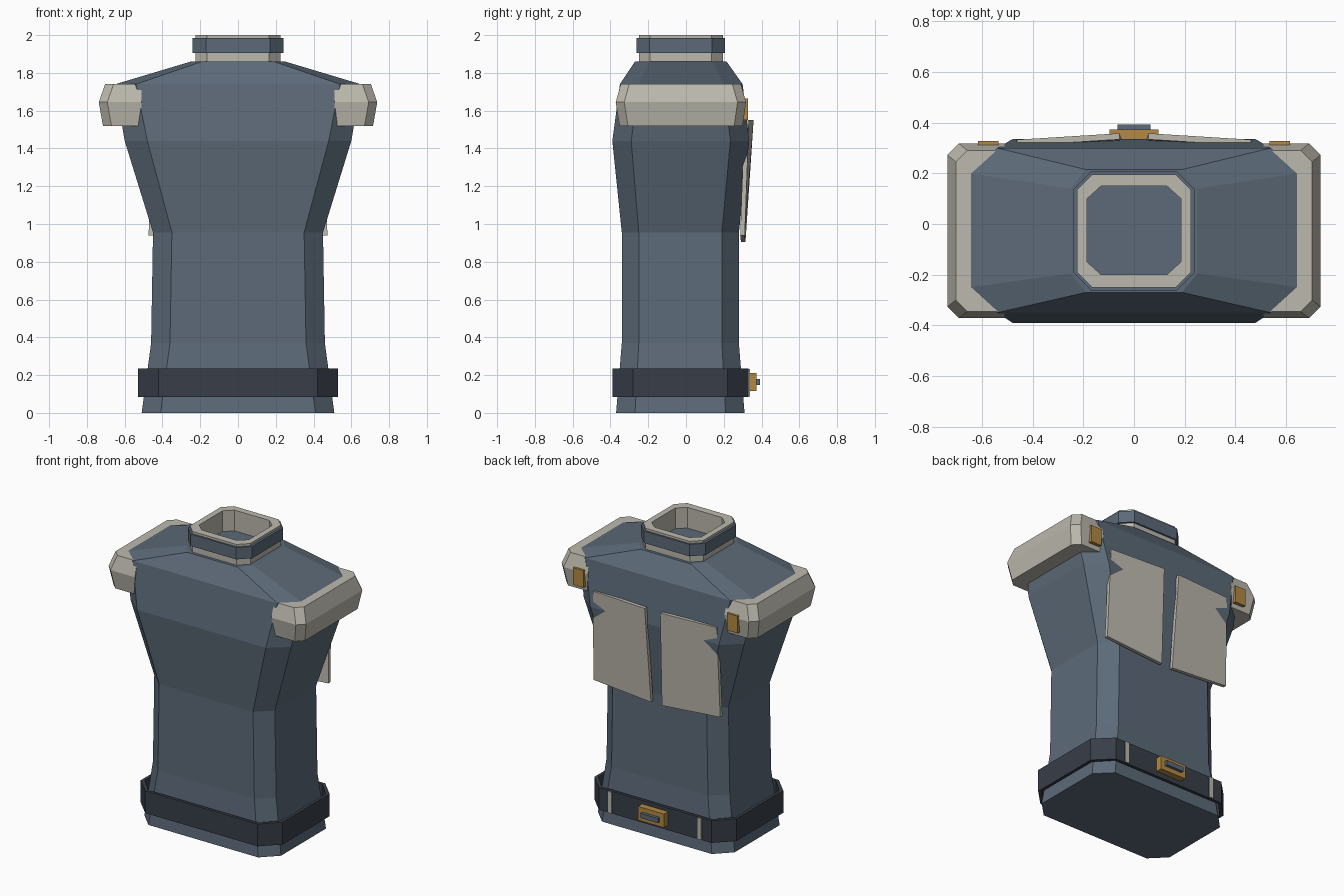
import bpy

if "Cube" in bpy.data.objects:
    bpy.data.objects.remove(bpy.data.objects["Cube"])


def material(name, rgb):
    m = bpy.data.materials.new(name)
    m.diffuse_color = (*rgb, 1)
    m.use_nodes = True
    m.node_tree.nodes["Principled BSDF"].inputs["Base Color"].default_value = m.diffuse_color
    return m


BLUE = material("slate_blue", (0.107, 0.144, 0.188))
DARK = material("dark_leather", (0.039, 0.048, 0.065))
BEIGE = material("warm_grey", (0.50, 0.485, 0.42))
GOLD = material("brass", (0.45, 0.25, 0.055))


def make(name, verts, faces, mat):
    me = bpy.data.meshes.new(name)
    me.from_pydata(verts, [], faces)
    me.materials.append(mat)
    ob = bpy.data.objects.new(name, me)
    bpy.context.collection.objects.link(ob)
    return ob


def octagon(z, x, flat, front, back, cut):
    """Chamfered rectangle: half width, half width of flat front, y limits, chamfer depth."""
    f, b = front + cut, back - cut
    return [(-flat, front, z), (flat, front, z), (x, f, z), (x, b, z),
            (flat, back, z), (-flat, back, z), (-x, b, z), (-x, f, z)]


def loft(name, rings, mat, closed=False):
    """Join rings with quads; closed joins last to first, otherwise ends are capped."""
    n, k = len(rings[0]), len(rings)
    verts = [v for r in rings for v in r]
    faces = []
    for i in range(k if closed else k - 1):
        a, b = i * n, (i + 1) % k * n
        faces += [(a + j, a + (j + 1) % n, b + (j + 1) % n, b + j) for j in range(n)]
    if not closed:
        faces += [tuple(range(n))[::-1], tuple(range((k - 1) * n, k * n))]
    return make(name, verts, faces, mat)


def tube(name, z0, z1, outer, inner, mat):
    return loft(name, [octagon(z0, *outer), octagon(z1, *outer),
                       octagon(z1, *inner), octagon(z0, *inner)], mat, closed=True)


def box(name, x0, x1, y0, y1, z0, z1, mat):
    rings = [[(x0, y0, z), (x1, y0, z), (x1, y1, z), (x0, y1, z)] for z in (z0, z1)]
    return loft(name, rings, mat)


def mirrored(ob):
    """Mirror a right-hand part across x = 0."""
    ob.modifiers.new("mirror", 'MIRROR')
    return ob


# Torso: hips, waist, chest, shoulders, neck base
loft("torso", [octagon(*r) for r in (
    (0.00, 0.51, 0.41, -0.37, 0.31, 0.10),
    (0.37, 0.46, 0.36, -0.34, 0.28, 0.09),
    (0.955, 0.45, 0.35, -0.34, 0.28, 0.09),
    (1.44, 0.60, 0.48, -0.39, 0.335, 0.10),
    (1.74, 0.65, 0.54, -0.35, 0.30, 0.10),
    (1.86, 0.25, 0.19, -0.27, 0.215, 0.075))], BLUE)

# Collar with its outer band
tube("collar", 1.85, 2.0, (0.225, 0.165, -0.25, 0.195, 0.06),
     (0.185, 0.13, -0.20, 0.15, 0.05), BEIGE)
tube("collar_band", 1.905, 1.985, (0.24, 0.17, -0.262, 0.207, 0.07),
     (0.215, 0.155, -0.24, 0.185, 0.06), BLUE)

# Belt, loops and buckle
tube("belt", 0.085, 0.235, (0.53, 0.42, -0.39, 0.33, 0.11),
     (0.51, 0.412, -0.37, 0.31, 0.105), DARK)
mirrored(box("belt_loop", 0.32, 0.35, 0.325, 0.338, 0.088, 0.232, BEIGE))
box("buckle", -0.097, 0.097, 0.325, 0.373, 0.117, 0.21, GOLD)
box("buckle_bar", -0.065, 0.065, 0.36, 0.393, 0.148, 0.18, BLUE)


# Shoulder pads: bulging block with chamfered outer corners
def pad_ring(z, x, front, back, c=0.045):
    return [(0.51, front, z), (x - c, front, z), (x, front + c, z),
            (x, back - c, z), (x - c, back, z), (0.51, back, z)]


mirrored(loft("shoulder_pad", [
    pad_ring(1.52, 0.715, -0.352, 0.30),
    pad_ring(1.645, 0.737, -0.372, 0.318),
    pad_ring(1.742, 0.703, -0.345, 0.29)], BEIGE))

# Brass clips behind the pads
mirrored(box("shoulder_clip", 0.535, 0.615, 0.28, 0.327, 1.55, 1.665, GOLD))

# Slanted plates on the back
outer = [(0.041, 0.315, 0.905), (0.473, 0.311, 0.94),
         (0.462, 0.333, 1.55), (0.058, 0.358, 1.55)]
inner = [(x, y - 0.024, z) for x, y, z in outer]
mirrored(loft("back_plate", [outer, inner], BEIGE))
